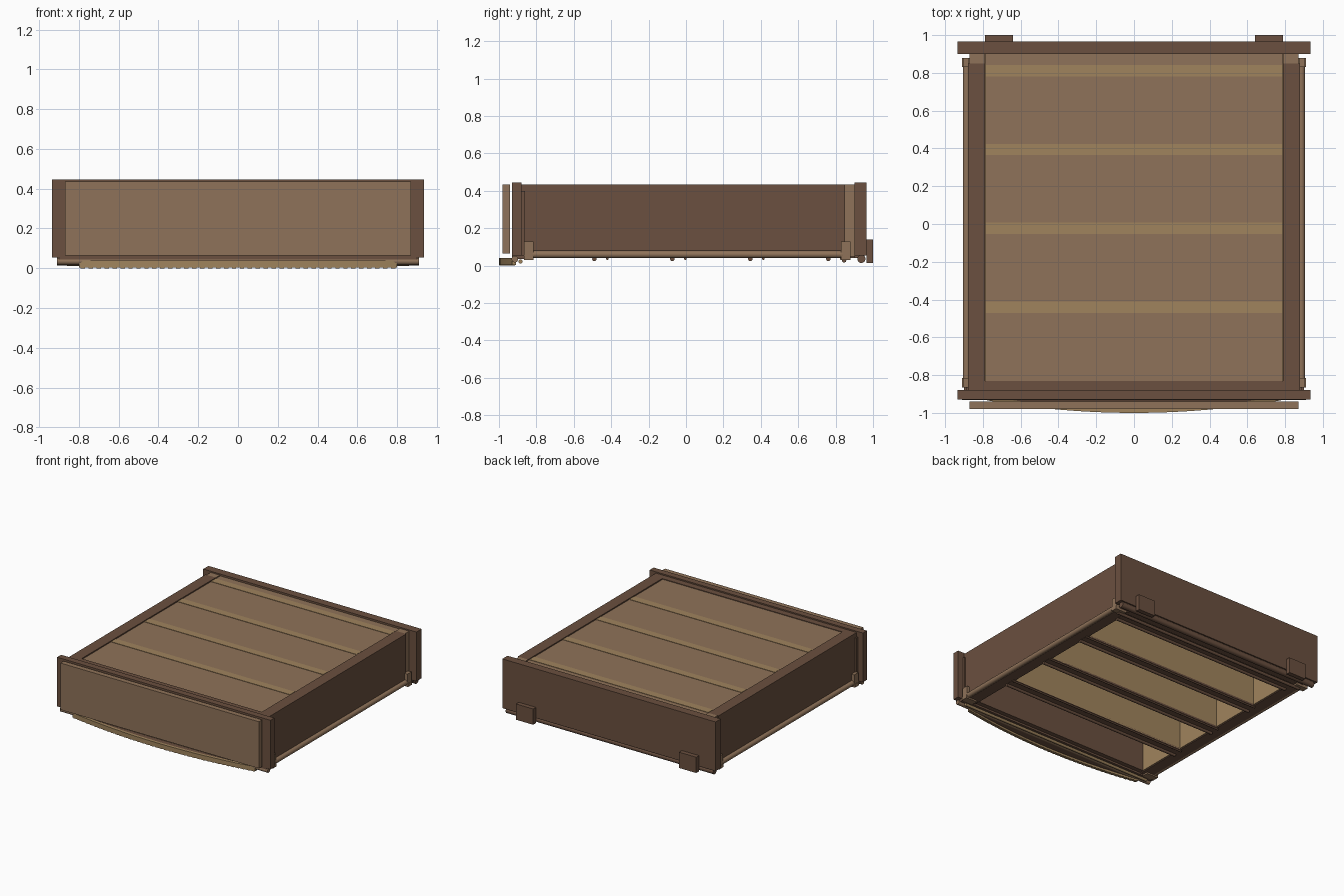
import bpy, bmesh, math
from mathutils import Matrix, Vector

if "Cube" in bpy.data.objects:
    bpy.data.objects.remove(bpy.data.objects["Cube"])


def material(name, rgb):
    m = bpy.data.materials.new(name)
    m.diffuse_color = (*rgb, 1)
    m.use_nodes = True
    m.node_tree.nodes["Principled BSDF"].inputs["Base Color"].default_value = m.diffuse_color
    return m


DARK = material("dark_wood", (0.145, 0.080, 0.050))
MID = material("mid_wood", (0.275, 0.170, 0.100))
TAN = material("light_wood", (0.350, 0.230, 0.110))


def finish(bm, name, mat, smooth=False):
    bmesh.ops.recalc_face_normals(bm, faces=bm.faces)
    me = bpy.data.meshes.new(name)
    bm.to_mesh(me)
    bm.free()
    me.materials.append(mat)
    ob = bpy.data.objects.new(name, me)
    bpy.context.collection.objects.link(ob)
    if smooth:
        bpy.ops.object.select_all(action='DESELECT')
        ob.select_set(True)
        bpy.context.view_layer.objects.active = ob
        bpy.ops.object.shade_smooth_by_angle(angle=math.radians(40))
    return ob


def box(name, x, y, z, mat):
    """Box from (min, max) pairs."""
    bm = bmesh.new()
    c = [(a + b) / 2 for a, b in (x, y, z)]
    s = [b - a for a, b in (x, y, z)]
    bmesh.ops.create_cube(bm, size=1, matrix=Matrix.Translation(c) @ Matrix.Diagonal((*s, 1)))
    return finish(bm, name, mat)


def rod(name, axis, a, b, centre, r, mat):
    """Round moulding along x or y; centre holds the two other coordinates."""
    bm = bmesh.new()
    mid = (a + b) / 2
    if axis == 'X':
        loc, rot = (mid, centre[0], centre[1]), Matrix.Rotation(math.pi / 2, 4, 'Y')
    else:
        loc, rot = (centre[0], mid, centre[1]), Matrix.Rotation(math.pi / 2, 4, 'X')
    bmesh.ops.create_cone(bm, cap_ends=True, segments=14, radius1=r, radius2=r, depth=b - a,
                          matrix=Matrix.Translation(loc) @ rot)
    return finish(bm, name, mat, True)


def bow_y(x):
    return -1 + 0.11 * x * x


def bowed(name, half, y0, y1, z, mat, n=32):
    """Curved strip; y0 and y1 give its front and rear edge for each x."""
    bm = bmesh.new()
    xs = [-half + 2 * half * i / n for i in range(n + 1)]
    outline = [(x, y0(x)) for x in xs] + [(x, y1(x)) for x in reversed(xs)]
    face = bm.faces.new([bm.verts.new((x, y, z[0])) for x, y in outline])
    res = bmesh.ops.extrude_face_region(bm, geom=[face])
    top = [v for v in res["geom"] if isinstance(v, bmesh.types.BMVert)]
    bmesh.ops.translate(bm, verts=top, vec=Vector((0, 0, z[1] - z[0])))
    return finish(bm, name, mat)


# Case: back panel, end boards
box("back_panel", (-0.785, 0.785), (-0.83, 0.90), (0.415, 0.43), MID)
box("head_board", (-0.88, 0.88), (-0.88, -0.83), (0.05, 0.435), DARK)
box("head_moulding", (-0.89, 0.89), (-0.885, -0.862), (0.055, 0.40), DARK)
box("cornice_board", (-0.935, 0.935), (-0.93, -0.88), (0.055, 0.445), DARK)
box("crown_panel", (-0.87, 0.87), (-0.98, -0.94), (0.065, 0.435), MID)
box("plinth_board", (-0.935, 0.935), (0.90, 0.965), (0.055, 0.445), DARK)
box("base_shelf", (-0.79, 0.79), (0.85, 0.90), (0.05, 0.414), MID)

# Shelves with edge mouldings
for i in range(4):
    y = -0.44 + 0.417 * i
    box(f"shelf_{i}", (-0.785, 0.785), (y - 0.03, y + 0.03), (0.045, 0.433), TAN)
    box(f"shelf_edge_{i}", (-0.80, 0.80), (y - 0.045, y + 0.03), (0.04, 0.055), DARK)
    rod(f"shelf_bead_{i}", 'X', -0.80, 0.80, (y - 0.05, 0.036), 0.012, DARK)
    rod(f"shelf_small_bead_{i}", 'X', -0.80, 0.80, (y + 0.02, 0.037), 0.007, DARK)

# Sides, stiles, pilasters and feet, mirrored
for s, tag in ((-1, "left"), (1, "right")):
    def span(a, b):
        return tuple(sorted((s * a, s * b)))
    box(f"{tag}_side", span(0.79, 0.88), (-0.83, 0.85), (0.05, 0.435), DARK)
    box(f"{tag}_side_foot", span(0.79, 0.87), (0.85, 0.90), (0.05, 0.435), MID)
    box(f"{tag}_lining", span(0.78, 0.79), (-0.83, 0.85), (0.05, 0.414), TAN)
    box(f"{tag}_stile", span(0.785, 0.875), (-0.86, 0.88), (0.042, 0.052), DARK)
    rod(f"{tag}_pilaster", 'Y', -0.82, 0.84, (s * 0.886, 0.06), 0.02, MID)
    box(f"{tag}_pilaster_cap", span(0.81, 0.91), (-0.865, -0.815), (0.03, 0.055), MID)
    box(f"{tag}_cap_return", span(0.875, 0.905), (-0.865, -0.815), (0.03, 0.13), MID)
    box(f"{tag}_pilaster_base", span(0.81, 0.91), (0.83, 0.88), (0.03, 0.055), MID)
    box(f"{tag}_base_return", span(0.875, 0.905), (0.83, 0.88), (0.03, 0.13), MID)
    box(f"{tag}_foot", span(0.64, 0.79), (0.965, 1.0), (0.015, 0.14), DARK)

# Straight mouldings on the face
rod("cornice_roll", 'X', -0.91, 0.91, (-0.915, 0.035), 0.018, MID)
rod("cornice_bead", 'X', -0.86, 0.86, (-0.885, 0.022), 0.011, TAN)
box("cornice_fillet", (-0.90, 0.90), (-0.93, -0.865), (0.035, 0.058), DARK)
rod("plinth_roll", 'X', -0.91, 0.91, (0.938, 0.036), 0.022, DARK)
rod("plinth_bead", 'X', -0.86, 0.86, (0.845, 0.028), 0.012, DARK)
box("plinth_fillet", (-0.90, 0.90), (0.90, 0.955), (0.04, 0.058), DARK)
box("bottom_rail", (-0.79, 0.79), (0.85, 0.90), (0.042, 0.052), DARK)

# Bowed pediment with small blocks
bowed("pediment_plate", 0.80, lambda x: bow_y(x) + 0.01, lambda x: -0.91, (0.02, 0.036), DARK)
bowed("pediment_band", 0.80, bow_y, lambda x: bow_y(x) + 0.022, (0.004, 0.04), TAN)
for i in range(40):
    x = -0.78 + 0.04 * i
    y = bow_y(x)
    box(f"pediment_block_{i}", (x - 0.011, x + 0.011), (y + 0.003, y + 0.019), (0.0, 0.01), TAN)
